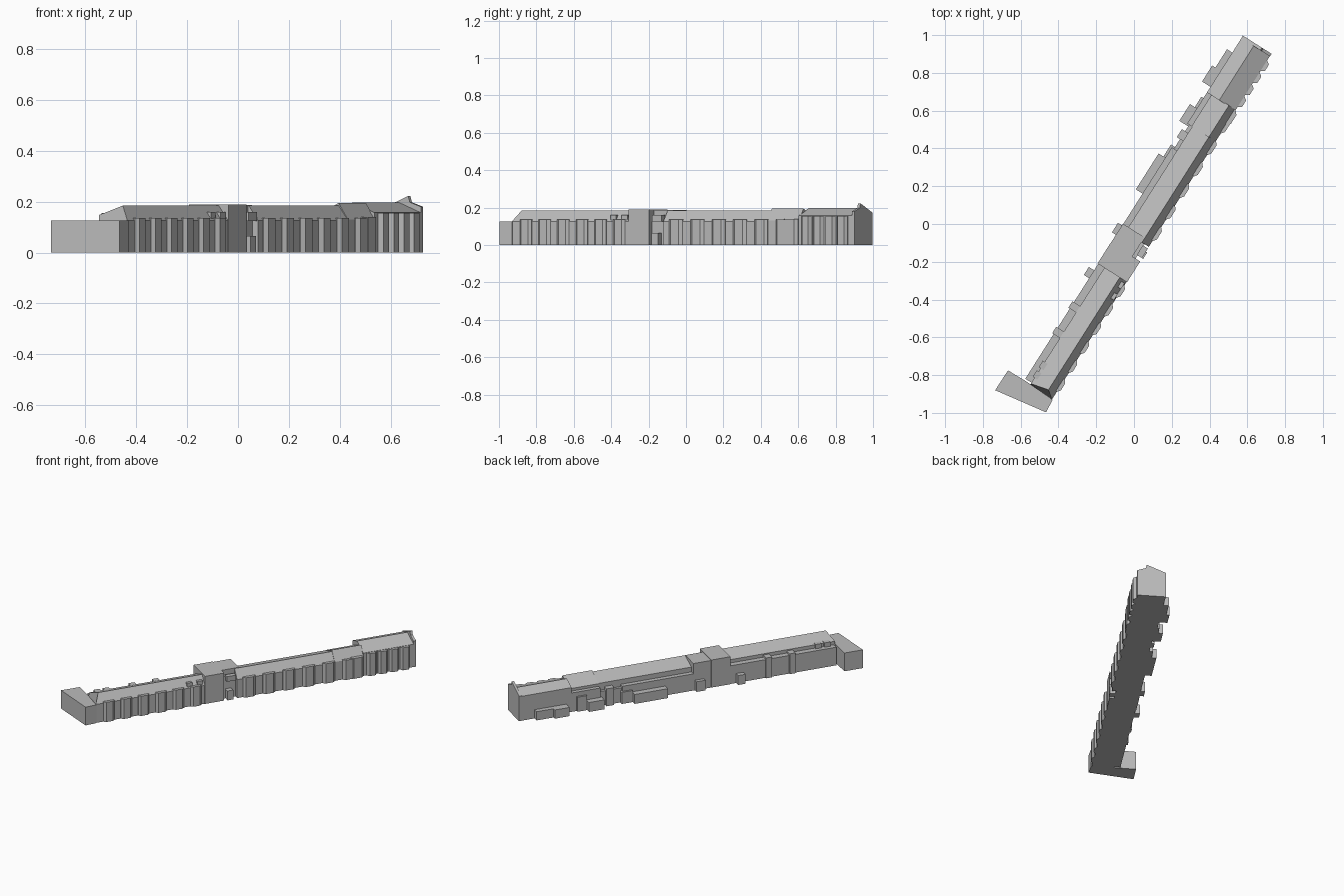
import bpy, bmesh, math
from mathutils import Matrix, Vector

if "Cube" in bpy.data.objects:
    bpy.data.objects.remove(bpy.data.objects["Cube"])

stone = bpy.data.materials.new("light_grey")
stone.use_nodes = True
GREY = (0.5, 0.5, 0.5, 1)
stone.diffuse_color = GREY
stone.node_tree.nodes["Principled BSDF"].inputs["Base Color"].default_value = GREY

# Street direction: s runs along the terrace, t across it towards the back
TURN = Matrix.Rotation(math.radians(57.6), 4, "Z")


def loft(name, lower, upper):
    """Solid between two matching rings of points given as (s, t, z)."""
    bm = bmesh.new()
    a = [bm.verts.new(TURN @ Vector(p)) for p in lower]
    b = [bm.verts.new(TURN @ Vector(p)) for p in upper]
    bm.faces.new(a[::-1])
    bm.faces.new(b)
    for i in range(len(a)):
        j = (i + 1) % len(a)
        bm.faces.new((a[i], a[j], b[j], b[i]))
    bmesh.ops.recalc_face_normals(bm, faces=bm.faces)
    mesh = bpy.data.meshes.new(name)
    bm.to_mesh(mesh)
    bm.free()
    mesh.materials.append(stone)
    obj = bpy.data.objects.new(name, mesh)
    bpy.context.collection.objects.link(obj)
    return obj


def prism(name, outline, z0, z1):
    return loft(name, [(s, t, z0) for s, t in outline], [(s, t, z1) for s, t in outline])


def box(name, s0, s1, t0, t1, z1, z0=0):
    return prism(name, [(s0, t0), (s1, t0), (s1, t1), (s0, t1)], z0, z1)


def terrace(name, s0, s1, profile, hip=0):
    """Cross-section (t, z) swept along the street; hip leans the first end."""
    return loft(name, [(s0 + hip * max(0, z - 0.125), t, z) for t, z in profile],
                [(s1, t, z) for t, z in profile])


def section(ridge, eave, back):
    return [(-0.131, 0), (-0.131, eave), (-0.088, ridge), (back, 0.148), (back, 0)]


# Main rows with steep front slopes and shallow back slopes
terrace("south_row", -1.02, -0.27, section(0.185, 0.127, 0.008), hip=0.6)
terrace("north_row", -0.06, 0.61, section(0.185, 0.127, 0.016))
terrace("raised_row", 0.6, 0.8, section(0.195, 0.13, 0.02))
terrace("north_end_row", 0.795, 1.15,
        [(-0.131, 0), (-0.131, 0.157), (-0.03, 0.197), (0.047, 0.168), (0.047, 0)])

# Gable wall standing above the end roof
terrace("end_gable", 1.135, 1.151,
        [(-0.132, 0), (-0.132, 0.18), (-0.08, 0.198), (-0.072, 0.223), (0.048, 0.173), (0.048, 0)])

# Flat-topped rear ledges
box("south_rear_ledge", -1.0, -0.27, 0, 0.047, 0.125)
box("north_rear_ledge", -0.06, 0.45, 0, 0.048, 0.115)
box("rear_ledge_step", 0.45, 0.62, 0, 0.035, 0.1)
box("raised_rear_ledge", 0.6, 0.8, 0, 0.047, 0.13)

# Central flat-roofed blocks and recessed entrance
box("central_block", -0.28, -0.15, -0.134, 0.051, 0.19)
box("central_rear_block", -0.15, -0.03, -0.085, 0.05, 0.187)
box("entrance_wall", -0.15, -0.06, -0.105, -0.05, 0.15)
box("entrance_porch", -0.13, -0.09, -0.14, -0.1, 0.065)
box("entrance_canopy", -0.13, -0.07, -0.132, -0.1, 0.16, 0.125)

# Flat wing at the south end, set at a slight angle
wing = [(-0.735, -0.88), (-0.466, -0.997), (-0.43, -0.93), (-0.571, -0.833), (-0.667, -0.775)]
back_turn = TURN.to_3x3().inverted()
prism("south_wing", [(back_turn @ Vector((x, y, 0)))[:2] for x, y in wing], 0, 0.126)


# Chamfered front bays
def bay(name, s, half, depth, top):
    prism(name, [(s - half, -0.12), (s - half, -0.133), (s - half * 0.6, -0.131 - depth),
                 (s + half * 0.6, -0.131 - depth), (s + half, -0.133), (s + half, -0.12)], 0, top)


for i in range(6):
    bay(f"south_bay_{i + 1}", -0.93 + i * 0.118, 0.037, 0.014, 0.136)
for i in range(6):
    bay(f"north_bay_{i + 1}", 0.02 + i * 0.135, 0.042, 0.015, 0.136)
bay("raised_bay", 0.75, 0.045, 0.018, 0.14)
for i in range(4):
    bay(f"north_end_bay_{i + 1}", 0.85 + i * 0.075, 0.033, 0.02, 0.155)

# Dormers on the steep front slopes
for i, s in enumerate((-0.38, -0.31)):
    box(f"front_dormer_{i + 1}", s - 0.018, s + 0.018, -0.126, -0.09, 0.16, 0.12)

# Low rear extensions
extensions = [(-0.37, -0.32, 0.08, 0.065), (-0.56, -0.52, 0.056, 0.14), (-0.72, -0.68, 0.056, 0.14),
              (-0.1, -0.04, 0.075, 0.07), (0.16, 0.385, 0.09, 0.065), (0.385, 0.46, 0.06, 0.08),
              (0.51, 0.56, 0.055, 0.12), (0.59, 0.695, 0.09, 0.065), (0.695, 0.76, 0.06, 0.1),
              (0.83, 0.93, 0.1, 0.06), (0.93, 1.045, 0.08, 0.06)]
for i, (s0, s1, t1, top) in enumerate(extensions):
    box(f"rear_extension_{i + 1}", s0, s1, 0, t1, top)

# Small roof dormers at the rear of the south end
for i, s in enumerate((-0.95, -0.89)):
    box(f"rear_dormer_{i + 1}", s - 0.02, s + 0.02, -0.03, 0.02, 0.155, 0.12)
